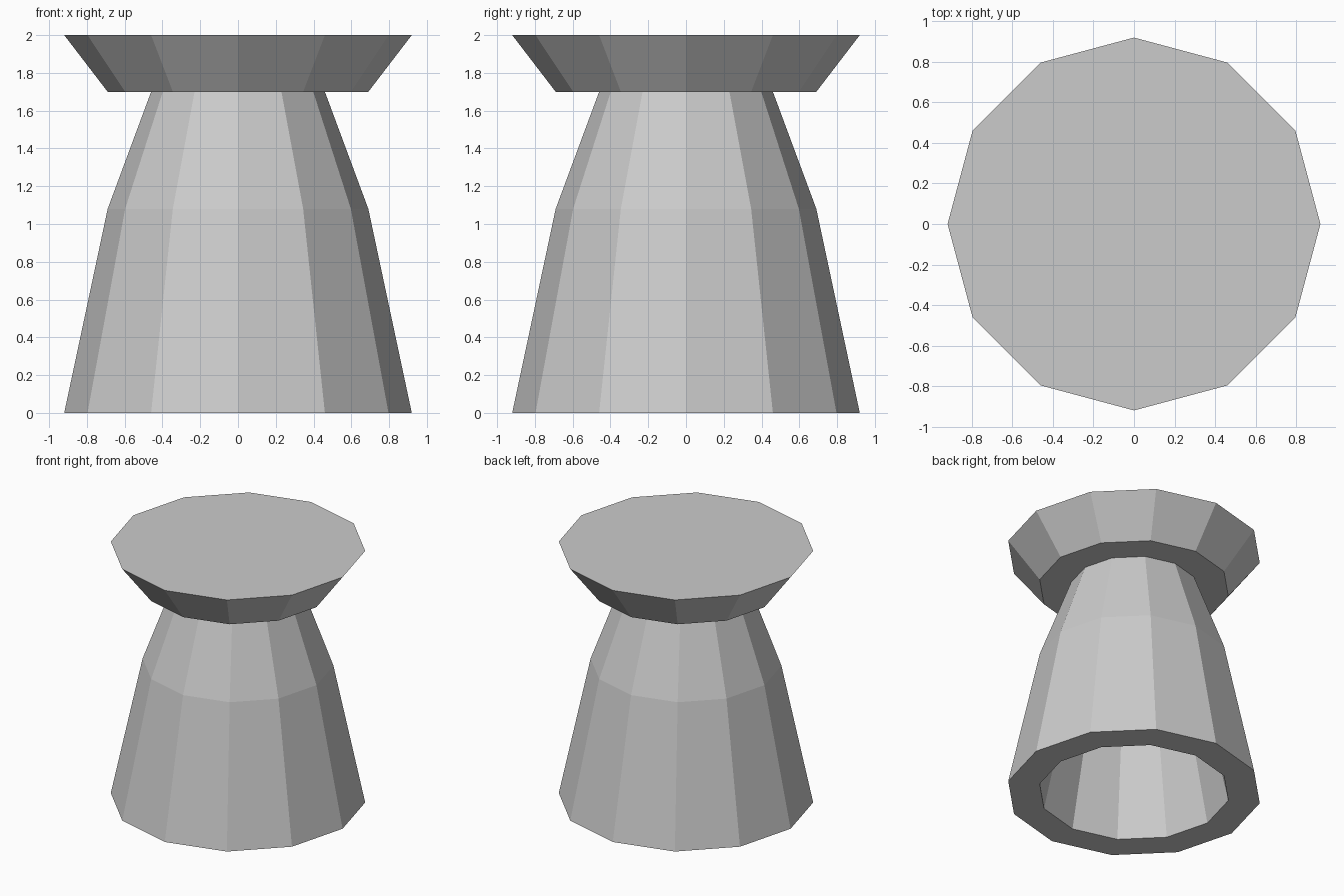
import bpy
import bmesh
from math import cos, sin, tau

SIDES = 12
STEP = 0.23  # wall thickness and radius step

default_cube = bpy.data.objects.get("Cube")
if default_cube:
    bpy.data.objects.remove(default_cube, do_unlink=True)

grey = bpy.data.materials.new("light_grey")
grey.use_nodes = True
color = (0.6, 0.6, 0.6, 1)
grey.diffuse_color = color
grey.node_tree.nodes["Principled BSDF"].inputs["Base Color"].default_value = color


def lathe(name, profile, capped=False):
    """Turn a (radius, height) profile into a flat-faced twelve-sided part."""
    bm = bmesh.new()
    rings = [[bm.verts.new((r * cos(tau * i / SIDES), r * sin(tau * i / SIDES), z))
              for i in range(SIDES)] for r, z in profile]
    for low, high in zip(rings, rings[1:]):
        for i in range(SIDES):
            j = (i + 1) % SIDES
            bm.faces.new((low[i], low[j], high[j], high[i]))
    if capped:
        bm.faces.new(rings[0][::-1])
        bm.faces.new(rings[-1])
    mesh = bpy.data.meshes.new(name)
    bm.to_mesh(mesh)
    bm.free()
    mesh.materials.append(grey)
    obj = bpy.data.objects.new(name, mesh)
    bpy.context.collection.objects.link(obj)
    return obj


# Hollow tapered body: inner wall, bottom rim, then outer wall; the cap closes it
outer = [(4 * STEP, 0), (3 * STEP, 1.08), (2 * STEP, 1.7)]
inner = [(r - STEP, z) for r, z in reversed(outer)]
lathe("hollow_body", inner + outer)

# Flared cap
lathe("flared_cap", [(3 * STEP, 1.7), (4 * STEP, 2)], capped=True)
